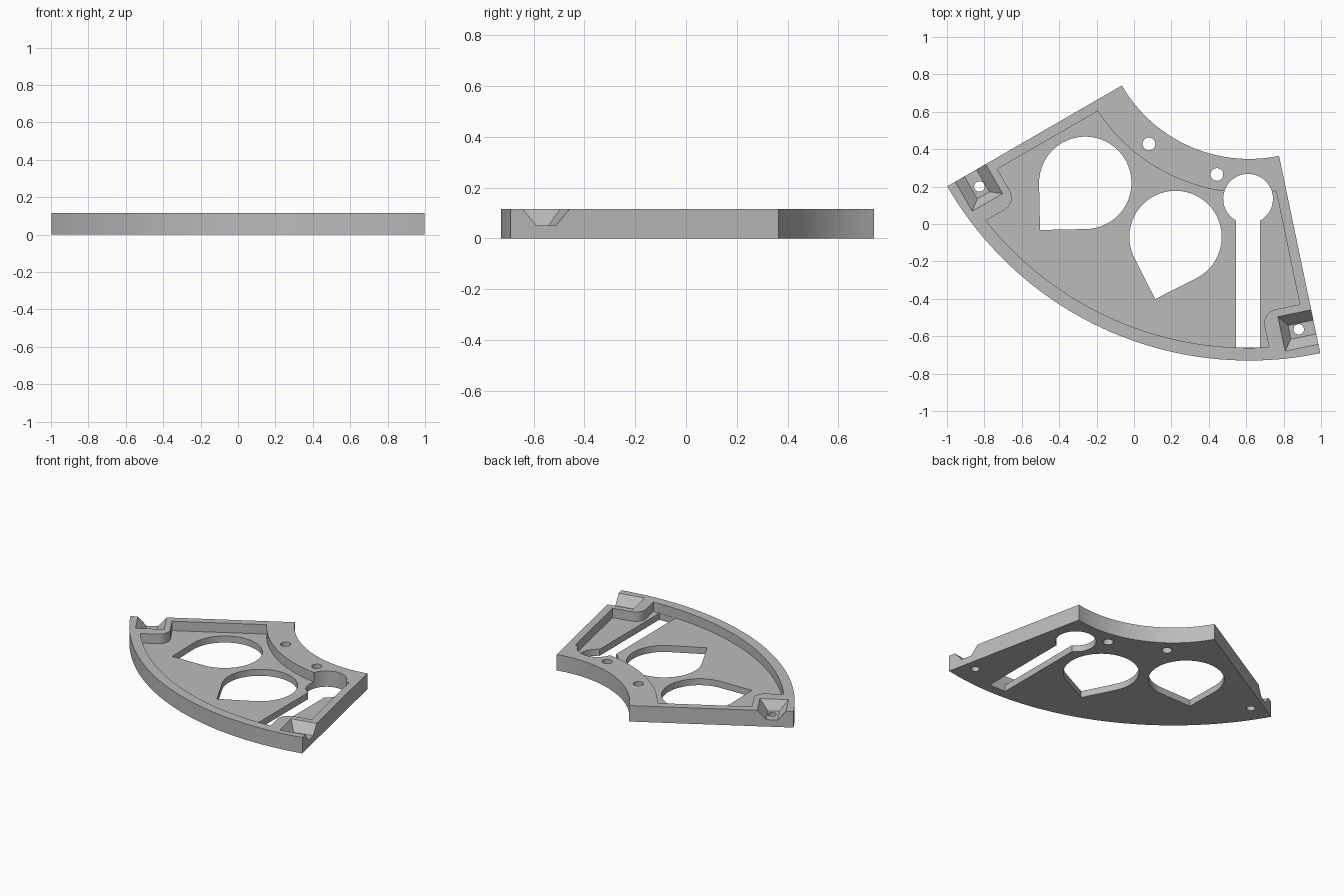
import bpy, bmesh
from math import radians, degrees, sin, cos, asin, sqrt, pi

cube = bpy.data.objects.get("Cube")
if cube:
    bpy.data.objects.remove(cube, do_unlink=True)

CX, CY = 0.615, 1.133            # centre of the ring sector
LEFT, RIGHT = 210.0, 281.8       # edge angles of the sector
HEIGHT, FLOOR = 0.115, 0.047


def polar(r, deg, cx=CX, cy=CY):
    return (cx + r * cos(radians(deg)), cy + r * sin(radians(deg)))


def arc(r, a, b, n, cx=CX, cy=CY):
    return [polar(r, a + (b - a) * i / n, cx, cy) for i in range(n + 1)]


def edge_point(side, u, v):
    """Point u along a straight edge from the centre and v in from it."""
    a = radians(side)
    s = 1 if side == LEFT else -1
    return (CX + u * cos(a) - s * v * sin(a), CY + u * sin(a) + s * v * cos(a))


def make_object(name, bm):
    bmesh.ops.recalc_face_normals(bm, faces=bm.faces)
    mesh = bpy.data.meshes.new(name)
    bm.to_mesh(mesh)
    bm.free()
    obj = bpy.data.objects.new(name, mesh)
    bpy.context.collection.objects.link(obj)
    return obj


def prism(name, points, z0, z1):
    bm = bmesh.new()
    face = bm.faces.new([bm.verts.new((x, y, z0)) for x, y in points])
    top = bmesh.ops.extrude_face_region(bm, geom=[face])["geom"]
    verts = [g for g in top if isinstance(g, bmesh.types.BMVert)]
    bmesh.ops.translate(bm, verts=verts, vec=(0, 0, z1 - z0))
    return make_object(name, bm)


def through(name, points):
    return prism(name, points, -0.1, 0.3)


# Sector plate
plate = prism("sector_plate", arc(0.785, LEFT, RIGHT, 40) + arc(1.863, RIGHT, LEFT, 64), 0, HEIGHT)

# Pocket with a rounded boss left standing at each outer corner
RIM, BOSS_U, BOSS_V, ROUND = 0.054, 1.585, 0.262, 0.075


def boss_outline(side):
    pts = [edge_point(side, BOSS_U, RIM)]
    for i in range(11):
        a = pi / 2 * i / 10
        pts.append(edge_point(side, BOSS_U + ROUND * (1 - cos(a)), BOSS_V - ROUND * (1 - sin(a))))
    return pts


def inset(r, v):
    return degrees(asin(v / r))


a_in, a_out = inset(0.967, RIM), inset(1.795, BOSS_V)
pocket = (arc(0.967, LEFT + a_in, RIGHT - a_in, 40) + boss_outline(RIGHT)
          + arc(1.795, RIGHT - a_out, LEFT + a_out, 56) + boss_outline(LEFT)[::-1])
cutters = [prism("pocket_cutter", pocket, FLOOR, 0.3)]

# Teardrop windows pointing away from the centre
for angle in (226.2, 251.9):
    x, y = polar(1.265, angle)
    r = 0.247
    drop = arc(r, angle + 45, angle + 315, 56, x, y) + [polar(r * sqrt(2), angle, x, y)]
    cutters.append(through("teardrop_cutter", drop))

# Keyhole slot
kx, ky, kr, half = 0.61, 0.135, 0.133, 0.065
k = degrees(asin(half / kr))
keyhole = arc(kr, -90 + k, 270 - k, 48, kx, ky) + [(kx - half, -0.66), (kx + half, -0.66)]
cutters.append(through("keyhole_cutter", keyhole))

# Round holes in the inner rim and in the corner bosses
for r, angle, size in ((0.885, 232.8, 0.034), (0.885, 258.8, 0.034),
                       (1.717, 212.9, 0.028), (1.717, 278.9, 0.028)):
    x, y = polar(r, angle)
    cutters.append(through("hole_cutter", arc(size, 0, 345, 23, x, y)))

# Tapered corner notches, open to the straight edges
for side in (LEFT, RIGHT):
    bm = bmesh.new()
    for z, w, depth in ((0.05, 0.0375, 0.138), (0.18, 0.1505, 0.226)):
        for u in (1.72 - w, 1.72 + w):
            for v in (-0.05, depth):
                bm.verts.new((*edge_point(side, u, v), z))
    bmesh.ops.convex_hull(bm, input=bm.verts)
    bmesh.ops.dissolve_limit(bm, angle_limit=0.01, verts=bm.verts, edges=bm.edges)
    cutters.append(make_object("notch_cutter", bm))

# Cut everything out of the plate
bpy.ops.object.select_all(action='DESELECT')
bpy.context.view_layer.objects.active = plate
plate.select_set(True)
for cutter in cutters:
    cutter.hide_render = True
    mod = plate.modifiers.new("cut", 'BOOLEAN')
    mod.operation = 'DIFFERENCE'
    mod.solver = 'EXACT'
    mod.object = cutter
    bpy.ops.object.modifier_apply(modifier=mod.name)
    bpy.data.objects.remove(cutter, do_unlink=True)

# Plain grey finish
grey = bpy.data.materials.new("plain_grey")
grey.use_nodes = True
colour = (0.5, 0.5, 0.5, 1)
grey.diffuse_color = colour
for node in grey.node_tree.nodes:
    if node.type == 'BSDF_PRINCIPLED':
        node.inputs["Base Color"].default_value = colour
plate.data.materials.clear()
plate.data.materials.append(grey)
bpy.ops.object.shade_smooth_by_angle(angle=radians(25))
